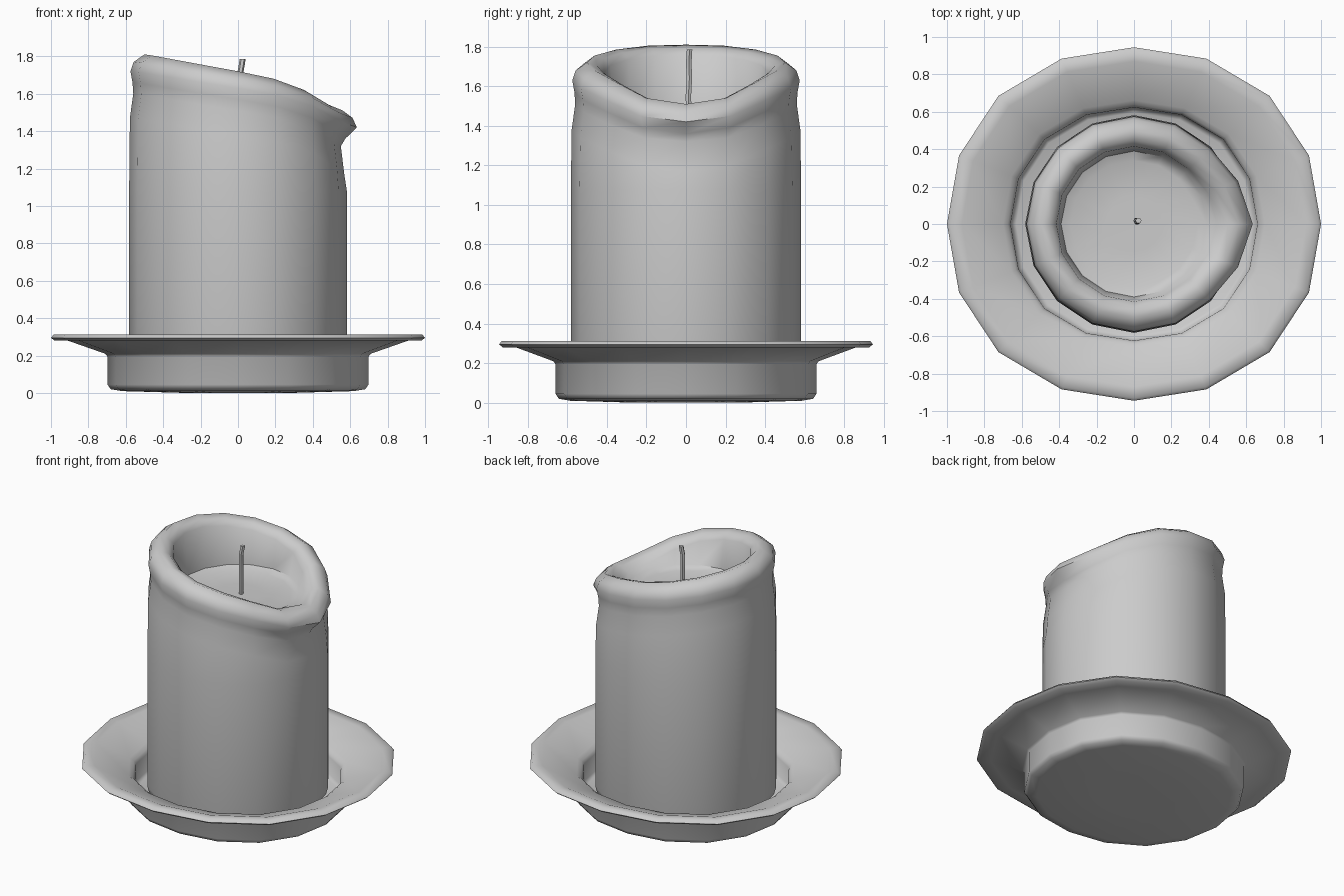
import bpy, bmesh
from math import sin, cos, pi

if "Cube" in bpy.data.objects:
    bpy.data.objects.remove(bpy.data.objects["Cube"])

N = 16


def loft(name, rings, smooth_angle=1.0):
    """Skin a list of equal-length point rings and cap both ends."""
    bm = bmesh.new()
    loops = [[bm.verts.new(p) for p in ring] for ring in rings]
    n = len(loops[0])
    for a, b in zip(loops, loops[1:]):
        for i in range(n):
            j = (i + 1) % n
            bm.faces.new((a[i], a[j], b[j], b[i]))
    bm.faces.new(loops[0][::-1])
    bm.faces.new(loops[-1])
    bmesh.ops.recalc_face_normals(bm, faces=bm.faces)
    me = bpy.data.meshes.new(name)
    bm.to_mesh(me)
    bm.free()
    ob = bpy.data.objects.new(name, me)
    bpy.context.collection.objects.link(ob)
    bpy.context.view_layer.objects.active = ob
    ob.select_set(True)
    bpy.ops.object.shade_smooth_by_angle(angle=smooth_angle)
    ob.select_set(False)
    return ob


# Dish: slightly oval revolved profile with a deep foot and flared rim
def dish_ring(r, z):
    pts = []
    for i in range(N):
        a = 2 * pi * i / N
        k = r * (1 + 0.025 * sin(2 * a) ** 2)
        pts.append((k * cos(a), 0.945 * k * sin(a), z))
    return pts


dish_profile = [(0.27, 0.0), (0.62, 0.01), (0.68, 0.02), (0.698, 0.045),
                (0.698, 0.195), (0.71, 0.21), (0.91, 0.28), (0.98, 0.28),
                (1.0, 0.295), (0.985, 0.313), (0.92, 0.31), (0.70, 0.228),
                (0.675, 0.21), (0.66, 0.19), (0.655, 0.075), (0.63, 0.06), (0.3, 0.06)]
loft("dish", [dish_ring(r, z) for r, z in dish_profile])

# Candle: rim height falls from the back-left side to a pouring lip at +x
half = [1.51, 1.54, 1.62, 1.68, 1.72, 1.755, 1.785, 1.805, 1.81]
rim = half + half[-2:0:-1]
lip = [1.0, 0.45] + [0.0] * (N - 3) + [0.45]


def candle_ring(r, z=None, drop=0.0, lip_r=0.0, lip_z=0.0):
    pts = []
    for i in range(N):
        a = 2 * pi * i / N
        k = r + lip_r * lip[i]
        h = z if z is not None else rim[i] - drop + lip_z * lip[i]
        pts.append((k * cos(a), k * sin(a), h))
    return pts


candle = [
    candle_ring(0.48, 0.055), candle_ring(0.535, 0.07), candle_ring(0.57, 0.105),
    candle_ring(0.582, 0.15), candle_ring(0.582, 1.08),
    candle_ring(0.578, drop=0.34, lip_r=-0.01),
    candle_ring(0.56, drop=0.21, lip_r=-0.01, lip_z=0.02),
    candle_ring(0.564, drop=0.15, lip_r=0.01),
    candle_ring(0.575, drop=0.09, lip_r=0.06),
    candle_ring(0.558, drop=0.04, lip_r=0.055),
    candle_ring(0.50, drop=0.0, lip_r=0.06),
    candle_ring(0.45, drop=0.015, lip_r=0.05, lip_z=0.015),
    candle_ring(0.415, drop=0.05, lip_r=0.03, lip_z=0.02),
    candle_ring(0.39, 1.475), candle_ring(0.34, 1.455), candle_ring(0.15, 1.45),
]
loft("candle", candle)

# Wick: thin, slightly crooked six-sided rod
path = [(0.013, 0.015, 1.43), (0.016, 0.012, 1.55), (0.012, 0.017, 1.64),
        (0.014, 0.014, 1.72), (0.022, 0.017, 1.765), (0.024, 0.018, 1.785)]
loft("wick", [[(x + 0.016 * cos(i * pi / 3), y + 0.016 * sin(i * pi / 3), z)
               for i in range(6)] for x, y, z in path])
